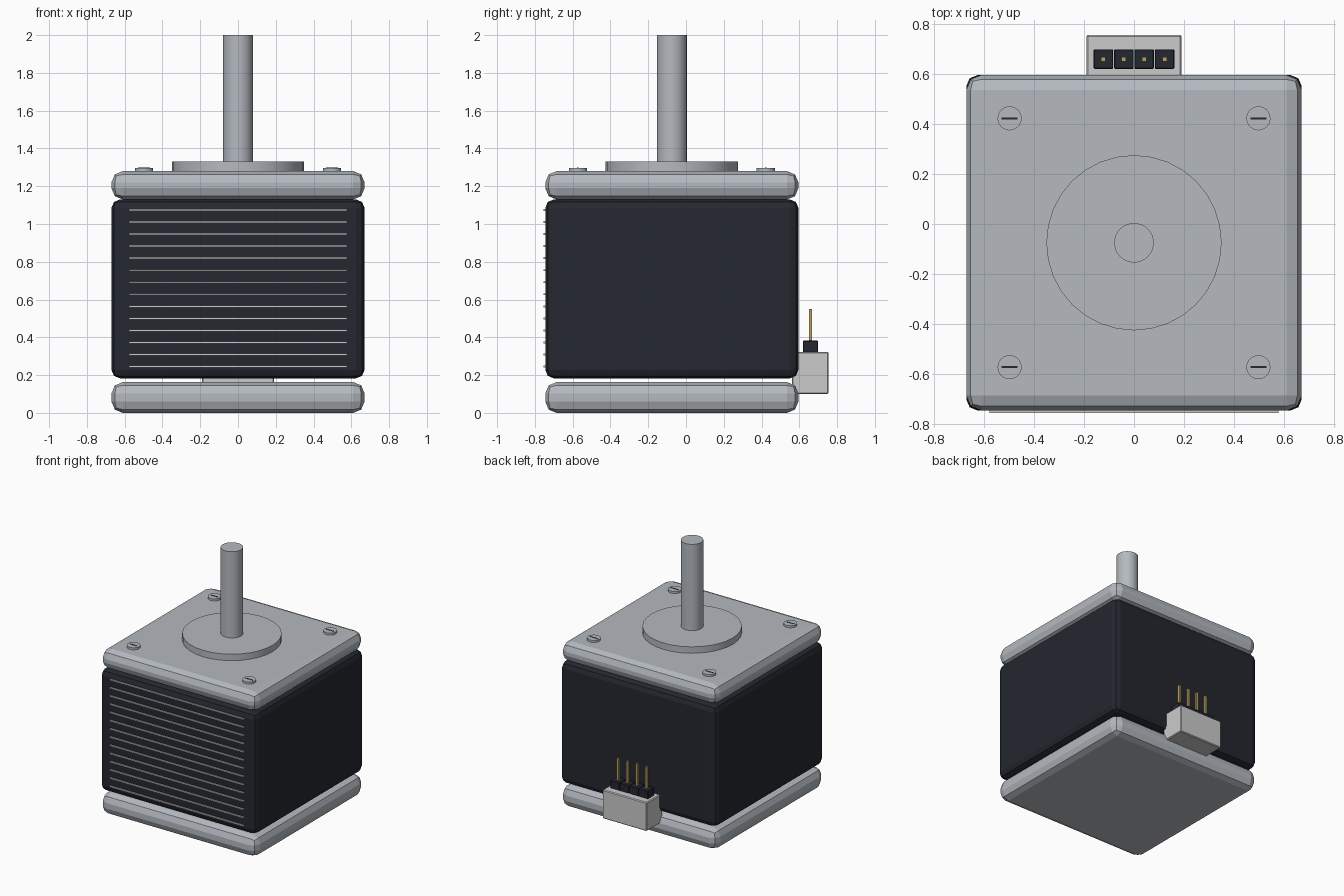
import bpy, math

if "Cube" in bpy.data.objects:
    bpy.data.objects.remove(bpy.data.objects["Cube"])

CY = -0.075  # motor axis in y


def mat(name, c):
    m = bpy.data.materials.new(name)
    m.diffuse_color = (*c, 1)
    m.use_nodes = True
    m.node_tree.nodes["Principled BSDF"].inputs["Base Color"].default_value = m.diffuse_color
    return m


DARK = mat("dark_shell", (0.017, 0.02, 0.028))
GOLD = mat("gold", (0.5, 0.36, 0.12))
STEEL = mat("steel", (0.46, 0.49, 0.53))
PALE = mat("pale_plastic", (0.68, 0.68, 0.69))


def box(name, x, y, z, m, bevel=0, segs=2):
    """Box from (min, max) ranges, with optional bevel."""
    bpy.ops.mesh.primitive_cube_add(
        size=1, location=[(r[0] + r[1]) / 2 for r in (x, y, z)])
    o = bpy.context.object
    o.name = name
    o.scale = [r[1] - r[0] for r in (x, y, z)]
    bpy.ops.object.transform_apply(location=False, rotation=False, scale=True)
    o.data.materials.append(m)
    if bevel:
        b = o.modifiers.new("bevel", 'BEVEL')
        b.width, b.segments = bevel, segs
    return o


def cyl(name, r, x, y, z0, z1, m, n=32):
    bpy.ops.mesh.primitive_cylinder_add(
        vertices=n, radius=r, depth=z1 - z0, location=(x, y, (z0 + z1) / 2))
    o = bpy.context.object
    o.name = name
    o.data.materials.append(m)
    bpy.ops.object.shade_smooth_by_angle(angle=math.radians(30))
    return o


# Casing: two steel end plates around a dark body
side_x, side_y = (-0.67, 0.67), (CY - 0.67, CY + 0.67)
box("bottom_plate", side_x, side_y, (0, 0.163), STEEL, 0.06)
box("motor_body", side_x, side_y, (0.183, 1.13), DARK, 0.045)
box("top_plate", side_x, side_y, (1.13, 1.28), STEEL, 0.06)

# Raised boss and shaft
cyl("boss", 0.35, 0, CY, 1.27, 1.33, STEEL)
cyl("shaft", 0.079, 0, CY, 1.32, 2.0, STEEL)

# Corner screws with slots
for sx in (-1, 1):
    for sy in (-1, 1):
        x, y = sx * 0.497, CY + sy * 0.497
        cyl("screw", 0.048, x, y, 1.27, 1.296, STEEL, 24)
        box("screw_slot", (x - 0.032, x + 0.032), (y - 0.004, y + 0.004),
            (1.29, 1.298), DARK)

# Lamination lines on the front face
for i in range(14):
    z = 0.245 + i * 0.0638
    box("front_line", (-0.577, 0.577), (-0.755, -0.735),
        (z - 0.005, z + 0.005), PALE)

# Connector at the back, with four sockets and pins
box("connector_housing", (-0.19, 0.19), (0.56, 0.755), (0.1, 0.323), PALE, 0.006, 1)
for i in range(4):
    x = (i - 1.5) * 0.0815
    box("pin_socket", (x - 0.039, x + 0.039), (0.62, 0.698), (0.31, 0.382), DARK, 0.003, 1)
    box("pin", (x - 0.009, x + 0.009), (0.65, 0.668), (0.37, 0.55), GOLD)
